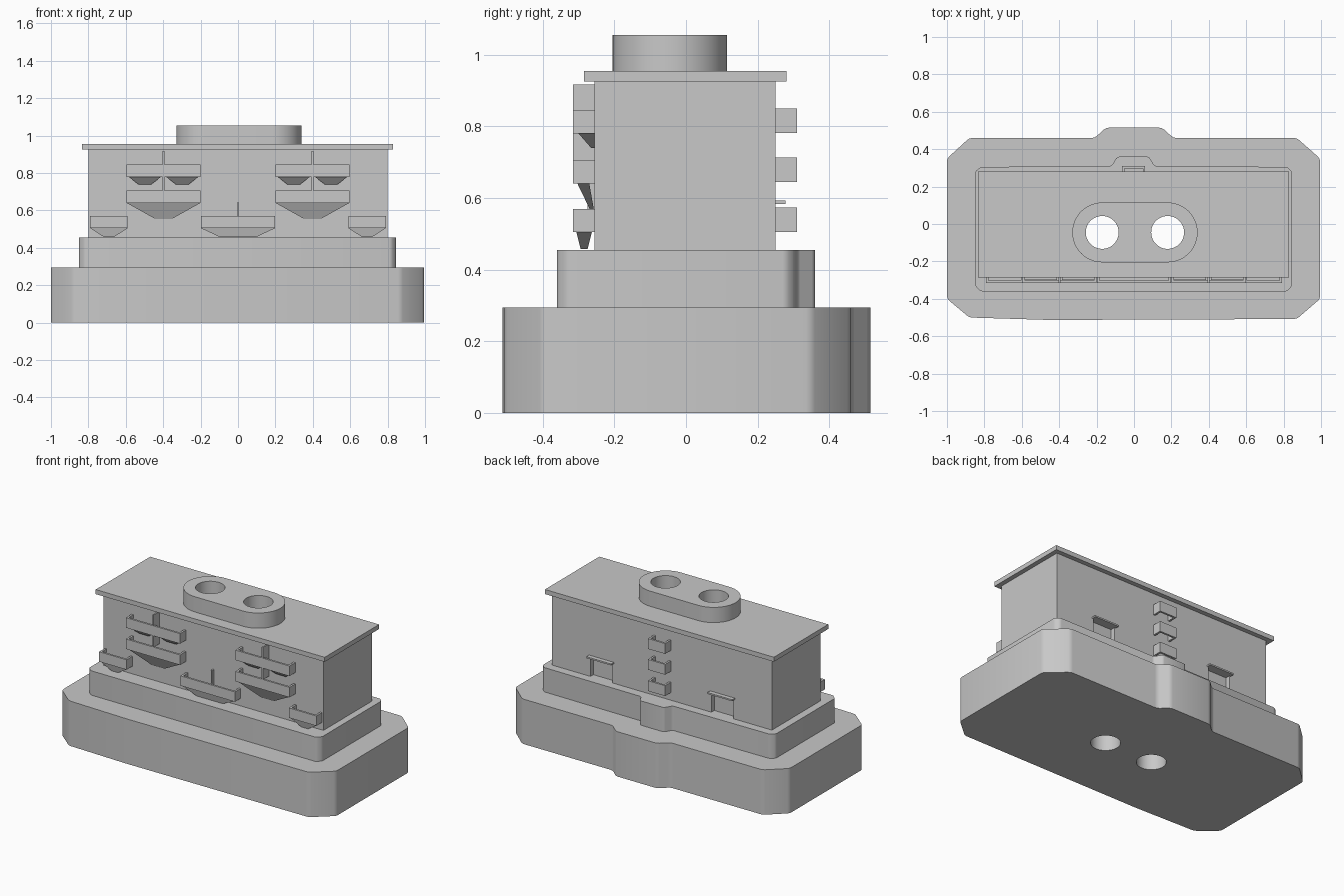
import bpy, bmesh, math

cube = bpy.data.objects.get("Cube")
if cube:
    bpy.data.objects.remove(cube, do_unlink=True)

grey = bpy.data.materials.new("plain_grey")
grey.use_nodes = True
colour = (0.58, 0.58, 0.58, 1)
grey.diffuse_color = colour
grey.node_tree.nodes["Principled BSDF"].inputs["Base Color"].default_value = colour

FRONT, BACK = -0.255, 0.25      # wall planes
OUT = 0.06                      # balcony depth
HOLE_Y = -0.045


def finish(name, bm):
    bmesh.ops.recalc_face_normals(bm, faces=bm.faces)
    mesh = bpy.data.meshes.new(name)
    bm.to_mesh(mesh)
    bm.free()
    mesh.materials.append(grey)
    ob = bpy.data.objects.new(name, mesh)
    bpy.context.collection.objects.link(ob)
    return ob


def add_frustum(bm, bottom, top, z0, z1):
    """Block between two rectangles, each (x0, x1, y0, y1)."""
    rings = []
    for (x0, x1, y0, y1), z in ((bottom, z0), (top, z1)):
        rings.append([bm.verts.new((x, y, z))
                      for x, y in ((x0, y0), (x1, y0), (x1, y1), (x0, y1))])
    low, high = rings
    bm.faces.new(low)
    bm.faces.new(high)
    for i in range(4):
        j = (i + 1) % 4
        bm.faces.new((low[i], low[j], high[j], high[i]))


def add_box(bm, x0, x1, y0, y1, z0, z1):
    add_frustum(bm, (x0, x1, y0, y1), (x0, x1, y0, y1), z0, z1)


def box(name, *dims):
    bm = bmesh.new()
    add_box(bm, *dims)
    return finish(name, bm)


def slab(name, outline, z0, z1, rounding=0):
    """Extruded outline with optionally rounded upright edges."""
    bm = bmesh.new()
    face = bm.faces.new([bm.verts.new((x, y, z0)) for x, y in outline])
    up = bmesh.ops.extrude_face_region(bm, geom=[face], use_keep_orig=True)
    for v in up["geom"]:
        if isinstance(v, bmesh.types.BMVert):
            v.co.z = z1
    if rounding:
        upright = [e for e in bm.edges if abs(e.verts[0].co.z - e.verts[1].co.z) > 0.01]
        bmesh.ops.bevel(bm, geom=upright, offset=rounding, segments=2,
                        profile=0.5, affect='EDGES')
    return finish(name, bm)


def cut(ob, cutters):
    bpy.context.view_layer.objects.active = ob
    for c in cutters:
        mod = ob.modifiers.new("cut", 'BOOLEAN')
        mod.operation = 'DIFFERENCE'
        mod.solver = 'EXACT'
        mod.object = c
        bpy.ops.object.modifier_apply(modifier=mod.name)


def balcony(name, x0, x1, wall, z0, z1):
    """Parapet plate with two end cheeks, standing out from a wall."""
    t, side = 0.013, (-1 if wall < 0 else 1)
    tip = wall + side * OUT
    inner = tip - side * t
    bm = bmesh.new()
    add_box(bm, x0, x1, min(tip, inner), max(tip, inner), z0, z1)
    for a in (x0, x1 - t):
        add_box(bm, a, a + t, min(wall, inner), max(wall, inner), z0, z1)
    return finish(name, bm)


def support(name, x, half_top, half_bottom, y_top, y_bottom, z0, z1):
    bm = bmesh.new()
    add_frustum(bm, (x - half_bottom, x + half_bottom, *y_bottom),
                (x - half_top, x + half_top, *y_top), z0, z1)
    return finish(name, bm)


# Stepped plinth, each step with a bay at the back
base = slab("base", [(-0.88, -0.5), (-0.45, -0.513), (0.87, -0.508), (0.995, -0.4),
                     (0.995, 0.35), (0.87, 0.46), (0.21, 0.46), (0.15, 0.515),
                     (-0.15, 0.515), (-0.21, 0.46), (-0.88, 0.46), (-1, 0.35),
                     (-1, -0.4)], 0, 0.295, 0.015)
step = slab("upper_step", [(-0.82, -0.36), (0.82, -0.36), (0.845, -0.33), (0.845, 0.28),
                           (0.82, 0.305), (0.11, 0.31), (0.08, 0.36), (-0.09, 0.36),
                           (-0.12, 0.31), (-0.82, 0.305), (-0.85, 0.28),
                           (-0.85, -0.33)], 0.295, 0.455, 0.01)

# Main block, roof and chimney
body = box("main_block", -0.8, 0.8, FRONT, BACK, 0.455, 0.925)
roof = box("roof", -0.835, 0.83, -0.285, 0.28, 0.925, 0.955)
stadium = []
for cx, start in ((0.18, -90), (-0.17, 90)):
    for i in range(25):
        a = math.radians(start + i * 7.5)
        stadium.append((cx + 0.16 * math.cos(a), HOLE_Y + 0.16 * math.sin(a)))
chimney = slab("chimney", stadium, 0.955, 1.055)

# Two round shafts run through everything
shafts = []
for x in (-0.17, 0.18):
    ring = [(x + 0.088 * math.cos(math.tau * i / 48),
             HOLE_Y + 0.088 * math.sin(math.tau * i / 48)) for i in range(48)]
    shafts.append(slab("shaft_cutter", ring, -0.2, 1.3))
for ob in (base, step, body, roof, chimney):
    cut(ob, shafts)

# Recessed back doors with thin canopies
doors = []
for side in (-1, 1):
    x = side * 0.44
    doors.append(box("door_cutter", x - 0.08, x + 0.08, BACK - 0.03, BACK + 0.1, 0.44, 0.583))
    box("door_canopy", x - 0.09, x + 0.09, BACK, BACK + 0.028, 0.583, 0.593)
cut(body, doors)
for c in shafts + doors:
    bpy.data.objects.remove(c, do_unlink=True)

# Upper front balconies, left and right bays
for x in (-0.398, 0.398):
    for z in (0.64, 0.78):
        balcony("bay_balcony", x - 0.197, x + 0.197, FRONT, z, z + 0.066)
    box("bay_divider", x - 0.005, x + 0.005, FRONT - OUT, FRONT, 0.705, 0.917)
    for dx in (-0.1, 0.1):
        support("upper_corbel", x + dx, 0.087, 0.035, (-0.3, FRONT), (-0.265, FRONT), 0.74, 0.78)
    support("lower_corbel", x, 0.197, 0.045, (-0.303, -0.27), (-0.262, FRONT), 0.555, 0.64)

# Lowest front row: centre balcony and two at the ends
for x, half, low in ((0, 0.198, 0.095), (-0.69, 0.1, 0.025), (0.69, 0.1, 0.025)):
    balcony("low_balcony", x - half, x + half, FRONT, 0.505, 0.57)
    support("low_corbel", x, half, low, (-0.306, -0.263), (-0.294, -0.275), 0.457, 0.505)
box("centre_divider", -0.005, 0.005, FRONT - 0.02, FRONT, 0.505, 0.643)

# Small back balconies
for z in (0.505, 0.645, 0.782):
    balcony("back_balcony", -0.065, 0.06, BACK, z, z + 0.068)

# Smooth the rounded parts
bpy.ops.object.select_all(action='DESELECT')
for ob in (base, step, chimney, body, roof):
    ob.select_set(True)
bpy.context.view_layer.objects.active = base
bpy.ops.object.shade_smooth_by_angle(angle=math.radians(30))
